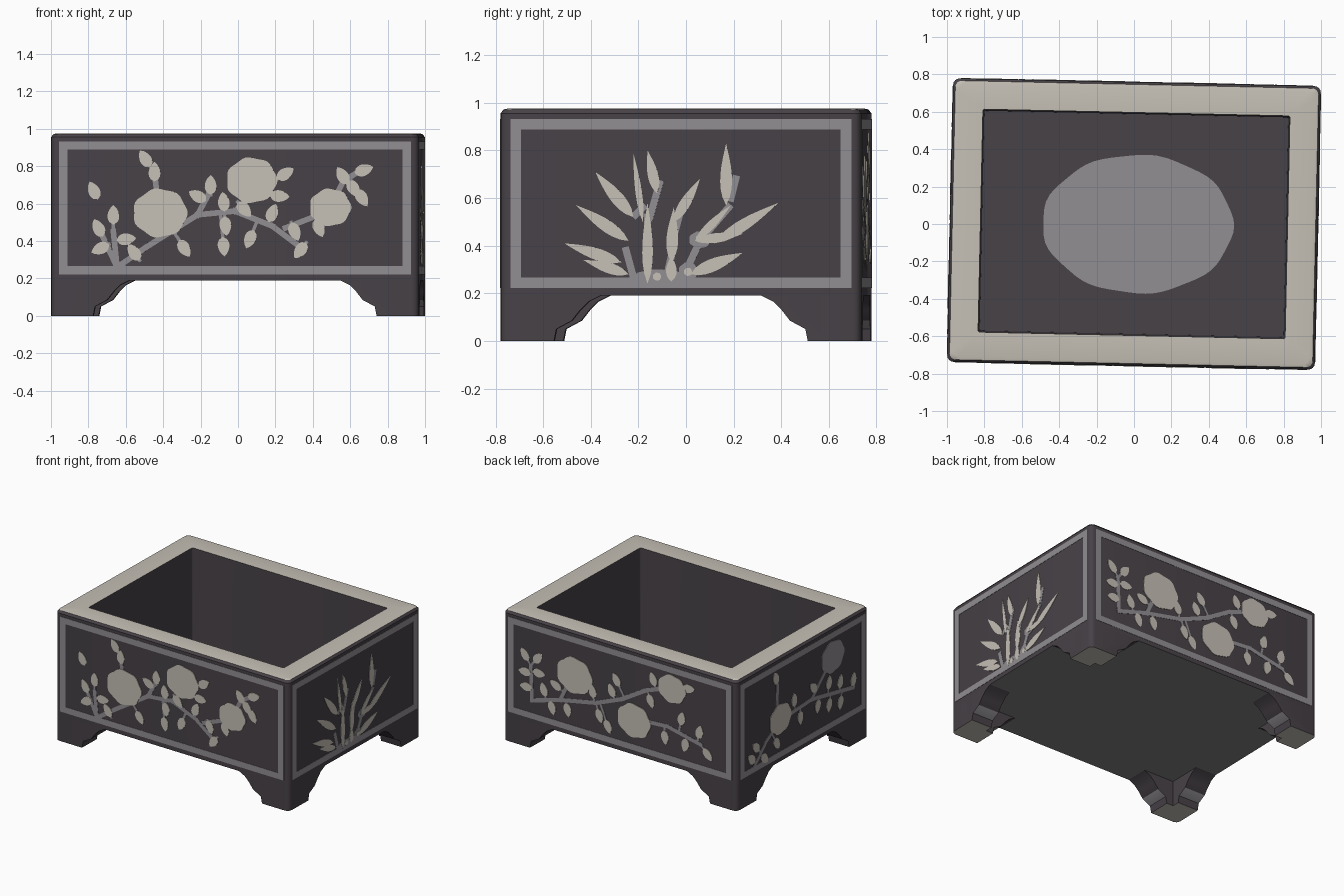
import bpy
import bmesh
import math
from mathutils import Matrix, Vector
from mathutils.geometry import intersect_point_line

if "Cube" in bpy.data.objects:
    bpy.data.objects.remove(bpy.data.objects["Cube"], do_unlink=True)

HALF_X, HALF_Y, TOP, UNDER, CORNER = 0.983, 0.758, 0.976, 0.19, 0.035
TWIST = Matrix.Rotation(math.radians(-1.25), 4, "Z")


def make_material(name, color):
    mat = bpy.data.materials.new(name)
    mat.use_nodes = True
    mat.diffuse_color = (*color, 1)
    for node in mat.node_tree.nodes:
        if node.type == "BSDF_PRINCIPLED":
            node.inputs["Base Color"].default_value = (*color, 1)
            node.inputs["Roughness"].default_value = 0.8
    return mat


DARK = make_material("dark_lacquer", (0.064, 0.054, 0.063))
CREAM = make_material("cream_shell", (0.56, 0.525, 0.465))
GREY = make_material("grey_inlay", (0.285, 0.272, 0.288))
BASE = make_material("underside_grey", (0.22, 0.22, 0.225))


def finish(name, bm, mats, smooth=False):
    bmesh.ops.recalc_face_normals(bm, faces=bm.faces)
    bm.transform(TWIST)
    mesh = bpy.data.meshes.new(name)
    bm.to_mesh(mesh)
    bm.free()
    for mat in mats:
        mesh.materials.append(mat)
    obj = bpy.data.objects.new(name, mesh)
    bpy.context.collection.objects.link(obj)
    if smooth:
        bpy.ops.object.select_all(action="DESELECT")
        obj.select_set(True)
        bpy.context.view_layer.objects.active = obj
        bpy.ops.object.shade_smooth_by_angle(angle=math.radians(35))


def prism(bm, lower, upper):
    """Close a solid between two matching outlines."""
    a = [bm.verts.new(p) for p in lower]
    b = [bm.verts.new(p) for p in upper]
    bm.faces.new(a[::-1])
    bm.faces.new(b)
    for i in range(len(a)):
        j = (i + 1) % len(a)
        bm.faces.new((a[i], a[j], b[j], b[i]))


def rounded_rect(hx, hy, r, z, steps=4):
    points = []
    for quarter, (sx, sy) in enumerate(((1, 1), (-1, 1), (-1, -1), (1, -1))):
        for i in range(steps + 1):
            a = (quarter + i / steps) * math.pi / 2
            points.append((sx * (hx - r) + r * math.cos(a),
                           sy * (hy - r) + r * math.sin(a), z))
    return points


# Box: loops run from the underside, over the rim, down to the inner floor
bm = bmesh.new()
loops = [(0, CORNER, UNDER, 0), (0, CORNER, TOP - 0.02, 0), (0.012, CORNER, TOP - 0.004, 1),
         (0.03, CORNER, TOP, 1), (0.162, 0.01, TOP - 0.004, 0), (0.17, 0.01, 0.28, 0)]
rings = [[bm.verts.new(p) for p in rounded_rect(HALF_X - d, HALF_Y - d, r, z)]
         for d, r, z, _ in loops]
for k in range(len(rings) - 1):
    a, b = rings[k], rings[k + 1]
    for i in range(len(a)):
        j = (i + 1) % len(a)
        bm.faces.new((a[i], a[j], b[j], b[i])).material_index = loops[k][3]
bm.faces.new(rings[0]).material_index = 2
bm.faces.new(rings[-1])
finish("box", bm, [DARK, CREAM, BASE], smooth=True)

# Bracket feet: one arm along each wall at every corner
PROFILE = [(0, 0), (0.225, 0), (0.235, 0.05), (0.3, 0.085), (0.335, 0.13),
           (0.37, 0.165), (0.42, UNDER), (0, UNDER)]
THICK = 0.17
for sx, side in ((1, "left"), (-1, "right")):
    for sy, end in ((1, "back"), (-1, "front")):
        bm = bmesh.new()
        for along_x in (True, False):
            def place(d, t, z):
                dx, dy = (d, t) if along_x else (t, d)
                return sx * (HALF_X - dx), sy * (HALF_Y - dy), z
            prism(bm, [place(d, 0, z) for d, z in PROFILE],
                  [place(d, THICK, z) for d, z in PROFILE])
        outer = [e for e in bm.edges if all(
            abs(abs(v.co.x) - HALF_X) < 1e-4 and abs(abs(v.co.y) - HALF_Y) < 1e-4
            for v in e.verts)]
        bmesh.ops.bevel(bm, geom=outer, offset=CORNER, segments=4, profile=0.5,
                        affect="EDGES")
        # Worn soles and lower arch steps are paler
        bmesh.ops.recalc_face_normals(bm, faces=bm.faces)
        for face in bm.faces:
            if face.normal.z < -0.5 and face.calc_center_median().z < 0.1:
                face.material_index = 1 if face.calc_center_median().z < 0.01 else 2
        finish(f"{end}_{side}_foot", bm, [DARK, CREAM, GREY], smooth=True)


# Flat outlines used for the inlay, in wall coordinates (across, height)
def blob(u, v, ru, rv, lobes=7, wave=0.035, steps=42):
    return [(u + ru * math.cos(a) * (1 + wave * math.cos(lobes * a)),
             v + rv * math.sin(a) * (1 + wave * math.cos(lobes * a)))
            for a in (math.tau * i / steps for i in range(steps))]


def leaf(a, b, width, lean=0.8, blunt=0.7, steps=8):
    a, b = Vector(a), Vector(b)
    side = (b - a).normalized().orthogonal() * width / 2
    ts = [i / steps for i in range(1, steps)]
    swell = [side * math.sin(math.pi * t ** lean) ** blunt for t in ts]
    one = [a + (b - a) * t + s for t, s in zip(ts, swell)]
    two = [a + (b - a) * t - s for t, s in zip(ts, swell)]
    return [a, *one, b, *two[::-1]]


def strip(a, b, width):
    a, b = Vector(a), Vector(b)
    along = (b - a).normalized() * width / 2
    side = along.orthogonal()
    a, b = a - along, b + along
    return [a - side, b - side, b + side, a + side]


def border(half, low, high, width):
    out = [(-half, low), (half, low), (half, high), (-half, high)]
    inn = [(-half + width, low + width), (half - width, low + width),
           (half - width, high - width), (-half + width, high - width)]
    return [[out[i], out[(i + 1) % 4], inn[(i + 1) % 4], inn[i]] for i in range(4)]


def inlay(name, wall, outlines, mat, height):
    """Thin plates on one wall; walls are numbered front, left, back, right."""
    bm = bmesh.new()
    turn = Matrix.Rotation(wall * math.pi / 2, 4, "Z")
    reach = HALF_X if wall % 2 else HALF_Y
    for outline in outlines:
        levels = [[turn @ Vector((p[0], -reach - h, p[1])) for p in outline]
                  for h in (-0.002, height)]
        prism(bm, *levels)
    finish(name, bm, [mat])


def nearest(point, stems):
    best = None
    for stem in stems:
        for a, b in zip(stem, stem[1:]):
            a, b = Vector(a), Vector(b)
            t = intersect_point_line(point, a, b)[1]
            hit = a + (b - a) * min(max(t, 0), 1)
            if best is None or (hit - point).length < (best - point).length:
                best = hit
    return best


def flowering_branch(name, wall, stems, leaves, flowers, size=0.105):
    twigs = [strip(a, b, 0.03) for s in stems for a, b in zip(s, s[1:])]
    blades = []
    for spot in leaves:
        spot = Vector(spot)
        root = nearest(spot, stems)
        aim = (spot - root).normalized() if (spot - root).length > 0.01 else Vector((0, 1))
        base = spot - aim * size / 2
        blades.append(leaf(base, spot + aim * size / 2, size * 0.6))
        if 0.01 < (base - root).length < 0.15:
            twigs.append(strip(root, base, 0.018))
    inlay(f"{name}_stems", wall, twigs, GREY, 0.002)
    inlay(f"{name}_leaves", wall, blades, CREAM, 0.003)
    for i, (u, v, r, mat) in enumerate(flowers):
        inlay(f"{name}_flower_{i + 1}", wall, [blob(u, v, r, r * 0.9)], mat, 0.004)


# Borders on all four walls
for wall, name in enumerate(("front", "left", "back", "right")):
    half = (HALF_Y if wall % 2 else HALF_X) - 0.042
    inlay(f"{name}_border", wall, border(half, 0.222, 0.933, 0.045), GREY, 0.002)

# Front wall
flowering_branch(
    "front", 0,
    [[(-.63, .26), (-.47, .37), (-.2, .54), (0, .56), (.2, .48), (.36, .36)],
     [(-.63, .26), (-.71, .43)], [(-.63, .26), (-.65, .45)], [(-.67, .25), (-.6, .26)],
     [(-.2, .54), (-.13, .67)], [(0, .56), (.1, .65)], [(.27, .47), (.45, .54)],
     [(.52, .6), (.58, .72), (.66, .77)], [(-.41, .6), (-.43, .76)]],
    [(-.48, .84), (-.43, .77), (-.755, .67), (-.65, .54), (-.73, .47), (-.72, .36),
     (-.58, .41), (-.54, .34), (-.27, .36), (-.2, .64), (-.13, .7), (-.06, .61),
     (-.05, .48), (-.06, .37), (.08, .41), (.05, .57), (.2, .55), (.27, .76), (.24, .64),
     (.35, .35), (.32, .45), (.575, .75), (.69, .78), (.635, .68), (.68, .63), (.45, .47)],
    [(-.4, .55, .143, CREAM), (.09, .725, .134, CREAM), (.51, .58, .11, CREAM)])

# Back wall
flowering_branch(
    "back", 2,
    [[(-.74, .36), (-.75, .62)], [(-.74, .36), (-.5, .43), (-.2, .49), (.02, .58), (.22, .7), (.44, .78)],
     [(.12, .46), (.4, .48), (.68, .42)], [(-.5, .43), (-.4, .64)]],
    [(-.8, .69), (-.69, .69), (-.8, .56), (-.68, .58), (-.79, .45), (-.64, .47),
     (-.54, .53), (-.57, .35), (-.44, .37), (-.17, .4), (-.1, .34), (-.23, .57),
     (-.07, .62), (-.03, .71), (.28, .8), (.26, .63), (.58, .81), (.52, .57),
     (.38, .39), (.67, .51), (.55, .38), (.74, .36)],
    [(-.38, .645, .148, CREAM), (.12, .445, .138, CREAM), (.44, .77, .115, CREAM)])

# Right wall
flowering_branch(
    "right", 3,
    [[(-.55, .27), (-.42, .4), (-.26, .5)], [(-.2, .5), (.1, .52), (.58, .43)],
     [(-.3, .57), (-.29, .77)], [(.1, .52), (.34, .75)]],
    [(-.31, .83), (-.1, .59), (-.03, .43), (.12, .6), (.17, .44), (.3, .57),
     (.3, .4), (.43, .53), (.43, .37), (.58, .49), (-.54, .4), (-.44, .28),
     (-.3, .34), (-.59, .33)],
    [(-.26, .51, .122, CREAM), (.34, .75, .13, GREY)])

# Left wall: a spray of pointed blades, each given as root, tip and width
BLADES = [(-.14, .24, -.14, .58, .045), (-.16, .5, -.2, .79, .028), (-.1, .62, -.14, .8, .045),
          (-.2, .52, -.36, .71, .055), (-.22, .42, -.44, .57, .052), (-.25, .33, -.49, .41, .05),
          (-.22, .28, -.41, .34, .045), (-.04, .33, -.03, .56, .05), (-.03, .5, .08, .68, .045),
          (.19, .57, .19, .83, .05), (.06, .42, .21, .57, .035), (.14, .41, .41, .58, .05),
          (.06, .42, .26, .45, .04), (.04, .28, .26, .37, .055), (-.04, .25, -.04, .36, .045)]
inlay("left_blades", 1, [leaf(b[:2], b[2:4], b[4], 0.75, 1) for b in BLADES], CREAM, 0.003)
inlay("left_blade_stems", 1,
      [strip(a, b, 0.03) for a, b in (
          ((-.14, .26), (-.14, .52)), ((-.2, .27), (-.23, .38)), ((-.06, .27), (-.03, .4)),
          ((.01, .27), (.08, .42)), ((.08, .42), (.2, .56)), ((-.13, .52), (-.09, .66)),
          ((-.19, .53), (-.16, .56)), ((.21, .6), (.23, .68)), ((-.03, .44), (0, .55)))]
      + [blob(.08, .425, .045, .035), blob(-.09, .275, .1, .025), blob(.03, .29, .04, .04)],
      GREY, 0.002)
inlay("left_buds", 1, [blob(u, v, .017, .017) for u, v in ((.08, .43), (.03, .29), (-.1, .27))],
      CREAM, 0.004)

# Pale oval on the inner floor
bm = bmesh.new()
oval = blob(0.02, 0, 0.51, 0.37, lobes=9, wave=0.012, steps=64)
prism(bm, [(x, y, 0.278) for x, y in oval], [(x, y, 0.285) for x, y in oval])
finish("floor_oval", bm, [GREY])
